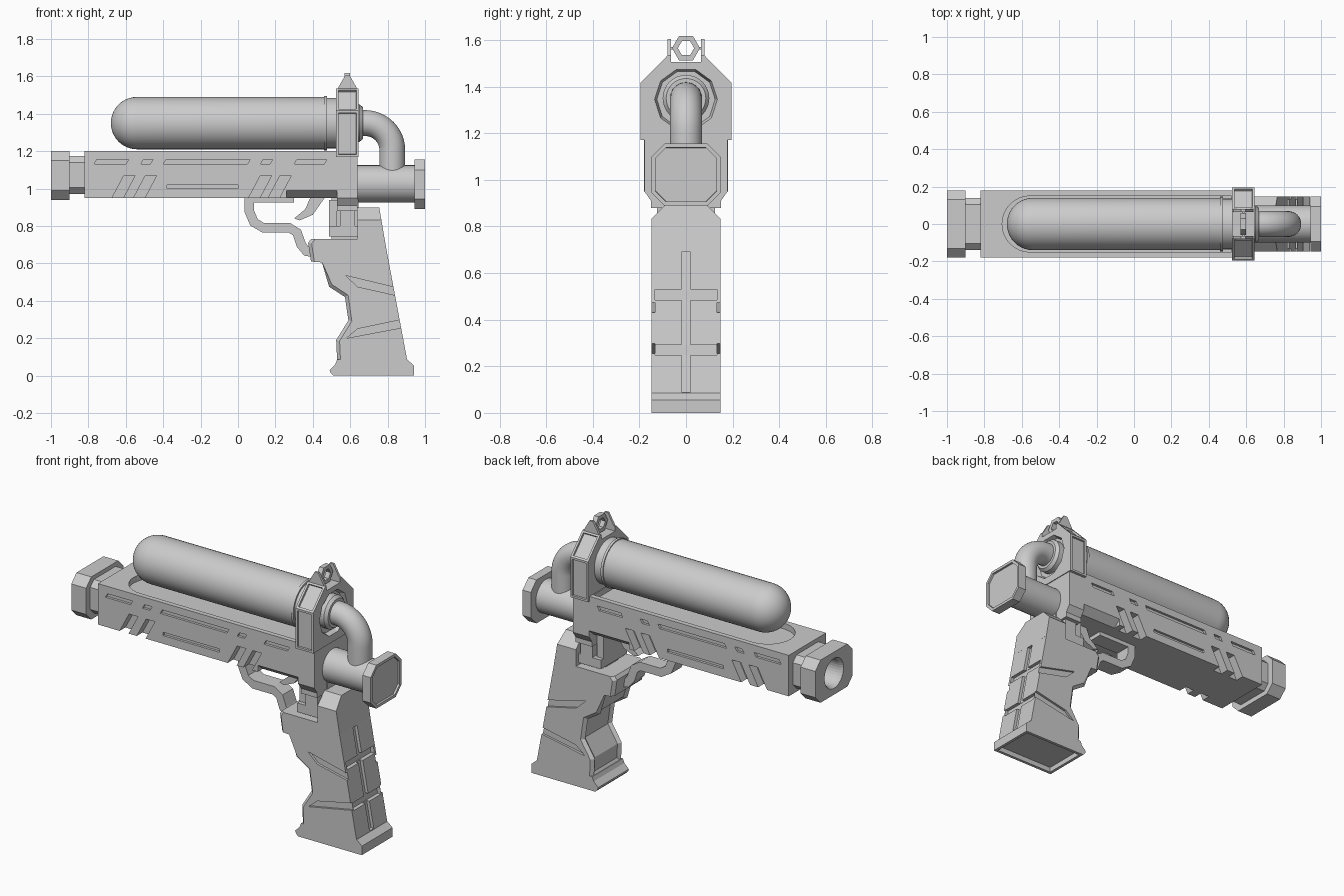
import bpy, bmesh
from math import sin, cos, pi
from mathutils import Vector

if "Cube" in bpy.data.objects:
    bpy.data.objects.remove(bpy.data.objects["Cube"])


def finish(name, bm):
    bmesh.ops.recalc_face_normals(bm, faces=bm.faces)
    me = bpy.data.meshes.new(name)
    bm.to_mesh(me)
    bm.free()
    ob = bpy.data.objects.new(name, me)
    bpy.context.collection.objects.link(ob)
    return ob


def prism(name, pts, lo, hi, axis='y'):
    """Extrude a 2D profile: axis y takes (x,z), x takes (y,z), z takes (x,y)."""
    place = {'y': lambda a, b, t: (a, t, b), 'x': lambda a, b, t: (t, a, b),
             'z': lambda a, b, t: (a, b, t)}[axis]
    bm = bmesh.new()
    r0 = [bm.verts.new(place(a, b, lo)) for a, b in pts]
    r1 = [bm.verts.new(place(a, b, hi)) for a, b in pts]
    bm.faces.new(r0)
    bm.faces.new(r1)
    for i in range(len(pts)):
        j = (i + 1) % len(pts)
        bm.faces.new((r0[i], r0[j], r1[j], r1[i]))
    return finish(name, bm)


def box(name, x0, x1, y0, y1, z0, z1):
    return prism(name, [(x0, z0), (x1, z0), (x1, z1), (x0, z1)], y0, y1)


def tube(name, centres, radii, n=32):
    """Closed round skin through path points lying in the XZ plane."""
    bm = bmesh.new()
    cs = [Vector((x, 0, z)) for x, z in centres]
    rings = []
    for i, c in enumerate(cs):
        d = (cs[min(i + 1, len(cs) - 1)] - cs[max(i - 1, 0)]).normalized()
        v = Vector((0, 1, 0)).cross(d)
        rings.append([bm.verts.new(c + radii[i] * (Vector((0, cos(2*pi*k/n), 0)) + v * sin(2*pi*k/n)))
                      for k in range(n)])
    for a, b in zip(rings, rings[1:]):
        for k in range(n):
            bm.faces.new((a[k], a[(k+1) % n], b[(k+1) % n], b[k]))
    bm.faces.new(rings[0])
    bm.faces.new(rings[-1])
    return finish(name, bm)


def lathe(name, prof, z, n=32):
    # tiny x offsets keep the axis direction defined on stepped profiles
    return tube(name, [(x + i * 1e-5, z) for i, (x, r) in enumerate(prof)], [r for x, r in prof], n)


def octo(hy, z0, z1, c):
    return [(-hy, z0 + c), (-hy + c, z0), (hy - c, z0), (hy, z0 + c),
            (hy, z1 - c), (hy - c, z1), (-hy + c, z1), (-hy, z1 - c)]


def cut(ob, cutters):
    for c in cutters:
        m = ob.modifiers.new("cut", 'BOOLEAN')
        m.object, m.operation, m.solver = c, 'DIFFERENCE', 'EXACT'
        bpy.context.view_layer.objects.active = ob
        bpy.ops.object.modifier_apply(modifier=m.name)
        bpy.data.objects.remove(c)


def edit(ob, fn):
    bm = bmesh.new()
    bm.from_mesh(ob.data)
    bm.normal_update()
    fn(bm)
    bm.to_mesh(ob.data)
    bm.free()


def inset(ob, test, t, d, region=False):
    def fn(bm):
        fs = [f for f in bm.faces if test(f)]
        if region:
            bmesh.ops.inset_region(bm, faces=fs, thickness=t, depth=d, use_even_offset=True)
        else:
            bmesh.ops.inset_individual(bm, faces=fs, thickness=t, depth=0)
            bmesh.ops.inset_individual(bm, faces=fs, thickness=0.001, depth=d)
    edit(ob, fn)


def side_cutters(pts, depth, width):
    return [prism("cutter", pts, *sorted((s * (width - depth), s * (width + .05)))) for s in (-1, 1)]


def strip(name, path, t, hy):
    ps = [Vector(p) for p in path]
    left, right = [], []
    for i, p in enumerate(ps):
        d = (ps[min(i + 1, len(ps) - 1)] - ps[max(i - 1, 0)]).normalized()
        nrm = Vector((-d.y, d.x)) * t / 2
        left.append(tuple(p + nrm))
        right.append(tuple(p - nrm))
    return prism(name, left + right[::-1], -hy, hy)


smooth = []

# main body with tank pocket, slots and slanted notches
body = prism("body", [(-.82, .95), (.53, .95), (.53, 1.2), (-.82, 1.2)], -.18, .18)
arc = [(-.555 - .15 * sin(pi * k / 16), .15 * cos(pi * k / 16)) for k in range(17)]
cut(body, [prism("cutter", arc + [(.52, -.15), (.52, .15)], 1.165, 1.3, 'z')])
for x0, x1, z0, z1, sl in [(-.77, -.6, 1.13, 1.155, .015), (-.52, -.47, 1.13, 1.155, .015),
                           (-.40, .05, 1.13, 1.155, .015), (.12, .17, 1.13, 1.155, .015),
                           (.30, .46, 1.13, 1.155, .015), (-.38, 0, 1.0, 1.02, 0),
                           (-.70, -.64, .90, 1.07, .09), (-.585, -.525, .90, 1.07, .09),
                           (.03, .09, .90, 1.07, .09), (.135, .195, .90, 1.07, .09)]:
    depth = .055 if z0 < .95 else .015
    cut(body, side_cutters([(x0, z0), (x1, z0), (x1 + sl, z1), (x0 + sl, z1)], depth, .18))
for s in (-1, 1):   # sloped underside near the trigger
    cut(body, [prism("cutter", [(s*.12, .94), (s*.2, .94), (s*.2, 1.0), (s*.18, .99)], .26, .6, 'x')])

# muzzle
muzzle = prism("muzzle", octo(.18, .94, 1.2, .05), -1, -.9, 'x')
neck = prism("muzzle_neck", octo(.14, .97, 1.175, .035), -.9, -.82, 'x')
for ob in (muzzle, neck):
    cut(ob, [lathe("cutter", [(-1.01, .097), (-.98, .08), (-.84, .08)], 1.07)])

# tank
cap = [(-.54 - .14 * cos(a), max(.14 * sin(a), .002)) for a in [pi / 2 * k / 10 for k in range(11)]]
smooth.append(lathe("tank", cap + [(.46, .14), (.46, .146), (.475, .146), (.475, .135), (.54, .135)], 1.35, 40))

# clamp with sight ears
half = [(.195, 1.17), (.195, 1.416), (.078, 1.535), (.065, 1.535), (.065, 1.505)]
clamp = prism("clamp", half + [(-y, z) for y, z in half[::-1]], .525, .645, 'x')
inset(clamp, lambda f: abs(f.normal.y) > .5 and f.calc_area() > .008, .018, -.012)
cut(clamp, [lathe("cutter", [(.615, .125), (.66, .14)], 1.345, 10)])
lower = [(.178, 1.17), (.178, .95), (.15, .91), (.15, .88)]
prism("clamp_lower", lower + [(-y, z) for y, z in lower[::-1]], .53, .64, 'x')
for s in (-1, 1):
    prism("sight_ear", [(.53, 1.53), (.64, 1.53), (.597, 1.605), (.573, 1.605)],
          *sorted((s * .065, s * .079)))
hexa = lambda r: [(r * cos(pi * k / 3), 1.565 + r * sin(pi * k / 3)) for k in range(6)]
sight = prism("sight_ring", hexa(.06), .57, .60, 'x')
cut(sight, [prism("cutter", hexa(.035), .5, .7, 'x')])
box("sight_pin", .58, .59, -.07, -.05, 1.56, 1.57)
box("sight_pin", .58, .59, .05, .07, 1.56, 1.57)

# pipe and collar
bend = [(.68 + .145 * sin(a), 1.205 + .145 * cos(a)) for a in [pi / 2 * k / 12 for k in range(13)]]
path = [(.6, 1.35)] + bend + [(.825, 1.08)]
smooth.append(tube("pipe", path, [.069] * len(path)))
smooth.append(lathe("pipe_collar", [(.6, .1), (.65, .1), (.668, .085), (.668, .06)], 1.35))

# rear chamber and end cap
smooth.append(lathe("rear_chamber", [(.62, .1), (.96, .1)], 1.025))
endcap = prism("end_cap", octo(.148, .89, 1.155, .055), .945, 1, 'x')
inset(endcap, lambda f: f.normal.x > .9, .018, -.012)

# grip: chamfered front edge, recessed front strap, grooves
grip = prism("grip", [(.39, .73), (.64, .73), (.64, .71), (.787, .71), (.905, .08), (.53, .08), (.525, .19),
                      (.59, .295), (.572, .42), (.487, .475), (.449, .605), (.39, .61), (.375, .71)], -.148, .148)


def front_edges(bm):
    es = [e for e in bm.edges if len({round(v.co.y, 3) for v in e.verts}) == 1
          and any(f.normal.x < -.3 and abs(f.normal.y) < .1 for f in e.link_faces)]
    bmesh.ops.bevel(bm, geom=es, offset=.018, segments=1, affect='EDGES')


edit(grip, front_edges)
inset(grip, lambda f: f.normal.x < -.3 and abs(f.normal.y) < .1 and f.calc_center_median().z < .6,
      .02, -.015, True)
cut(grip, side_cutters([(.575, .535), (.95, .445), (.95, .405), (.64, .475)], .014, .148))
cut(grip, side_cutters([(.58, .2), (.64, .25), (.95, .315), (.95, .27)], .014, .148))
for x, z in ((.80, .507), (.845, .27)):
    cut(grip, [prism("cutter", [(x, z + .022), (.95, z + .022), (.95, z - .022), (x + .005, z - .022)], -.132, .132)])
cut(grip, [prism("cutter", [(.771, .69), (.85, .69), (.96, .09), (.885, .09)], -.02, .02)])

# grip base with hollow underside
base = prism("grip_base", [(.51, 0), (.94, 0), (.94, .055), (.905, .085), (.53, .085), (.52, .06), (.49, .03), (.495, .015)],
             -.148, .148)
inset(base, lambda f: f.normal.z < -.9, .025, -.03)

# grip top
tang = prism("grip_tang", [(.64, .9), (.755, .9), (.79, .695), (.64, .695)], -.148, .148)
edit(tang, lambda bm: bmesh.ops.bevel(bm, geom=[e for e in bm.edges if all(v.co.z > .89 for v in e.verts)
     and abs(e.verts[0].co.y - e.verts[1].co.y) < .01], offset=.068, segments=1, affect='EDGES'))

# bracket joining grip and clamp
box("bracket_stem", .545, .625, -.125, .125, .8, .96)
box("bracket_plate", .487, .645, -.125, .125, .745, .8)
box("bracket_core", .5, .645, -.06, .06, .72, .96)
box("bracket_front", .487, .53, -.1, .1, .745, .94)

# trigger guard and trigger
strip("trigger_guard", [(.06, .98), (.06, .88), (.085, .82), (.135, .79), (.275, .79), (.315, .765),
                        (.338, .70), (.365, .665), (.43, .655)], .052, .05)
box("guard_rail", .05, .30, -.05, .05, .925, .955)
prism("trigger", [(.39, .96), (.36, .89), (.30, .84), (.33, .83), (.40, .86), (.47, .96)], -.03, .03)

# smooth shading on the round parts
for ob in smooth:
    bpy.ops.object.select_all(action='DESELECT')
    ob.select_set(True)
    bpy.context.view_layer.objects.active = ob
    bpy.ops.object.shade_smooth_by_angle()
